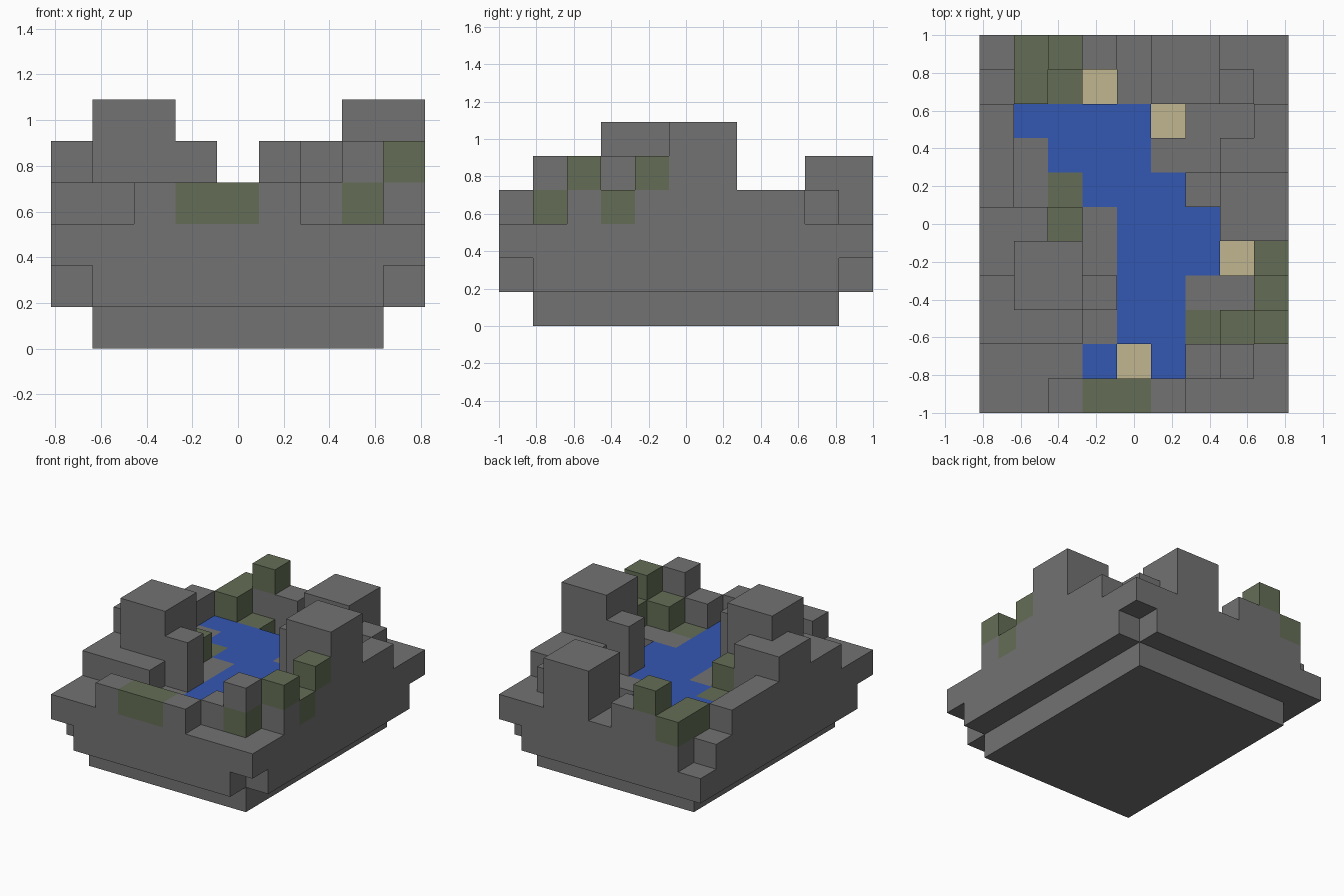
import bpy
import bmesh
from mathutils import Vector

cube = bpy.data.objects.get("Cube")
if cube:
    bpy.data.objects.remove(cube, do_unlink=True)

# The terrain is a block grid: columns run along x, rows along y, layers along z
COLS, ROWS = 9, 11
CELL = 2 / ROWS


def material(name, rgb):
    mat = bpy.data.materials.new(name)
    mat.use_nodes = True
    mat.diffuse_color = (*rgb, 1)
    for node in mat.node_tree.nodes:
        if node.type == 'BSDF_PRINCIPLED':
            node.inputs["Base Color"].default_value = (*rgb, 1)
            node.inputs["Roughness"].default_value = 1
    return mat


STONE = material("stone grey", (0.17, 0.17, 0.17))
GRASS = material("mossy green", (0.127, 0.155, 0.092))
WATER = material("water blue", (0.034, 0.095, 0.445))
SAND = material("pale sand", (0.53, 0.47, 0.275))

solid = {}    # block -> part name
paint = {}    # block -> material


def block(part, mat, cols, rows, layers):
    """Fill an inclusive range of blocks with one part and colour."""
    for i in range(cols[0], cols[-1] + 1):
        for j in range(rows[0], rows[-1] + 1):
            for k in range(layers[0], layers[-1] + 1):
                solid[i, j, k] = part
                paint[i, j, k] = mat


def carve(i, j, k):
    solid.pop((i, j, k))


# Stepped plinth and the ground slab
block("foundation", STONE, (1, 7), (1, 9), [0])
block("ledge", STONE, (0, 8), (0, 10), [1])
block("ground", STONE, (0, 8), (0, 10), [2])
for corner in ((0, 0), (8, 0), (8, 10)):
    carve(*corner, 1)
carve(0, 10, 2)

# Winding river, level with the ground
for cols, rows in (((1, 4), [8]), ((2, 4), [7]), ((3, 5), [6]), ((4, 6), (4, 5)),
                   ((4, 5), (2, 3)), ([3], [1]), ([5], [1])):
    block("river", WATER, cols, rows, [2])

# Sandy pits beside the river
for i, j in ((4, 1), (7, 4), (5, 8), (3, 9)):
    carve(i, j, 2)
    block("sand_bed", SAND, [i], [j], [1])

# Flat moss patches in the ground
for i, j in ((2, 9), (2, 6), (6, 2)):
    block("moss_patch", GRASS, [i], [j], [2])

# Front bank with its moss strip
block("front_bank", STONE, (2, 5), [0], [3])
block("front_moss", GRASS, (3, 4), [0], [3])

# Right-hand hill and terraces
block("right_terrace", STONE, (0, 2), (2, 3), [3])
block("right_terrace", STONE, [0], (6, 8), [3])
block("right_shelf", STONE, [0], (4, 5), (3, 4))
block("right_shelf", STONE, [1], [5], (3, 4))
block("right_hill", STONE, (1, 2), (3, 4), (3, 5))
block("right_hill_step", STONE, [3], [3], (3, 4))
block("right_hill_moss", GRASS, [2], [5], [3])

# Left-hand hill and terraces
block("left_hill", STONE, (7, 8), (5, 6), (3, 5))
block("left_hill_step", STONE, [6], [6], (3, 4))
block("left_terrace", STONE, (7, 8), [7], [3])
block("left_terrace", STONE, [8], [8], [3])
block("left_rim", STONE, [8], (2, 4), [3])
block("left_rim_moss", GRASS, [8], [3], [3])
block("left_rim_moss", GRASS, [8], [2], [4])
block("left_rim_moss", GRASS, [8], [4], [4])

# Front left outcrop
block("front_outcrop", STONE, [6], [1], [3])
block("front_outcrop", STONE, [7], [1], [4])
block("outcrop_moss", GRASS, [7], (1, 2), [3])

# Back outcrop and mossy back bank
block("back_outcrop", STONE, (5, 6), (9, 10), (3, 4))
block("back_step", STONE, [7], [9], [3])
block("back_bank", STONE, (2, 3), [10], [3])
block("back_moss", GRASS, [1], (9, 10), [3])
block("back_moss", GRASS, [2], [10], [4])


# Turn each part into a mesh of its exposed block faces
def build(part):
    mesh = bpy.data.meshes.new(part)
    bm = bmesh.new()
    mats = []
    for cell in [c for c in solid if solid[c] == part]:
        mat = paint[cell]
        if mat not in mats:
            mats.append(mat)
            mesh.materials.append(mat)
        centre = Vector(cell) + Vector((.5 - COLS / 2, .5 - ROWS / 2, .5))
        for axis in range(3):
            for side in (-1, 1):
                normal = Vector((0, 0, 0))
                normal[axis] = side
                if tuple(int(c + n) for c, n in zip(cell, normal)) in solid:
                    continue
                u = Vector((0, 0, 0))
                u[(axis + 1) % 3] = .5
                v = normal.cross(u)
                mid = centre + normal / 2
                ring = (mid - u - v, mid + u - v, mid + u + v, mid - u + v)
                face = bm.faces.new([bm.verts.new(p * CELL) for p in ring])
                face.material_index = mats.index(mat)
    bmesh.ops.remove_doubles(bm, verts=bm.verts[:], dist=CELL / 100)
    bm.to_mesh(mesh)
    bm.free()
    if mesh.polygons:
        obj = bpy.data.objects.new(part, mesh)
        bpy.context.collection.objects.link(obj)


for part in dict.fromkeys(solid.values()):
    build(part)
